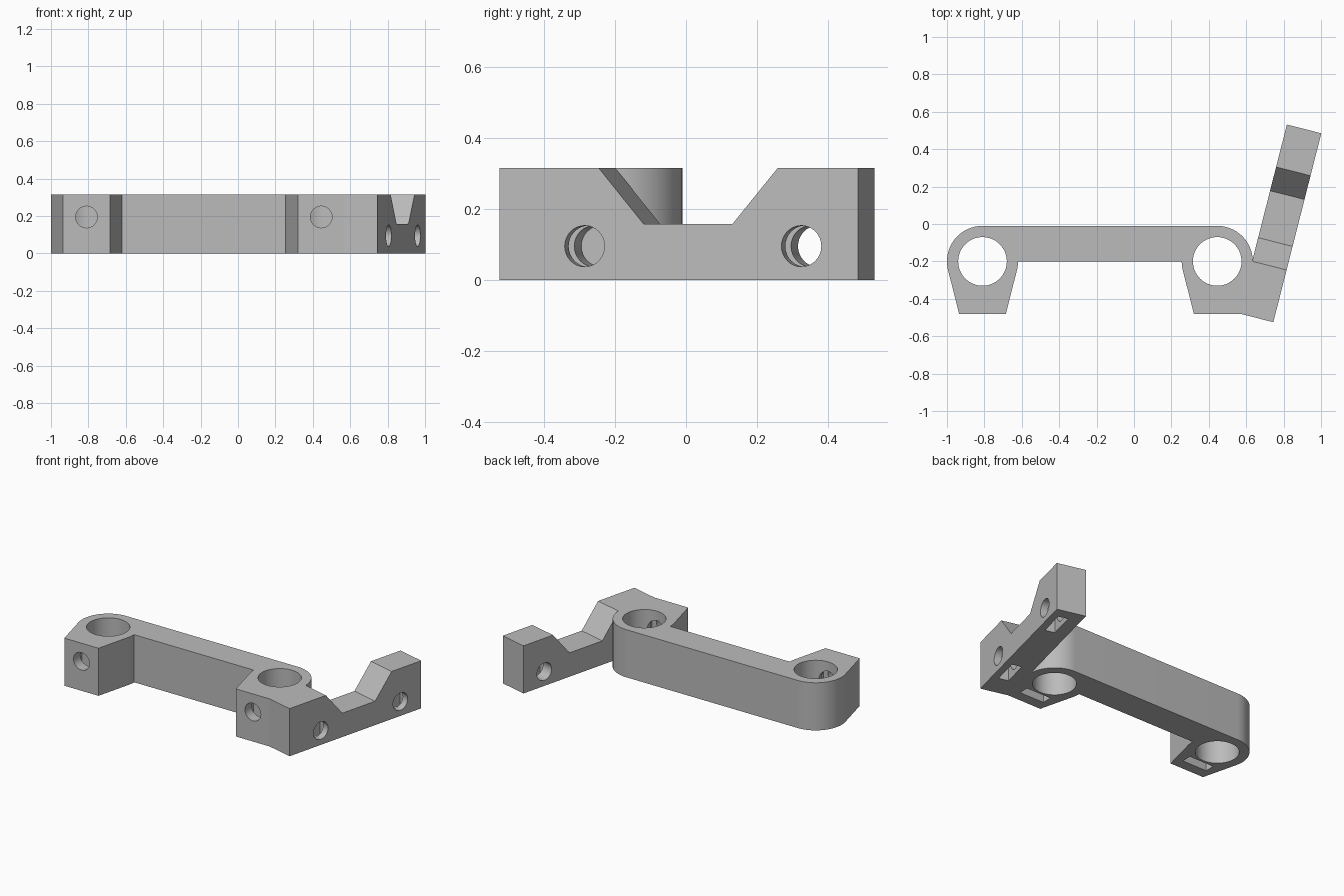
import bpy, bmesh, math
from mathutils import Matrix, Vector

cube = bpy.data.objects.get("Cube")
if cube:
    bpy.data.objects.remove(cube, do_unlink=True)

HEIGHT = 0.315
ROD_Y = -0.2
RODS = (-0.81, 0.445)
OUTER, BORE = 0.19, 0.13
FRONT = -0.48
TAPER = 14

grey = bpy.data.materials.new("grey plastic")
grey.use_nodes = True
colour = (0.5, 0.5, 0.5, 1)
grey.diffuse_color = colour
grey.node_tree.nodes["Principled BSDF"].inputs["Base Color"].default_value = colour


def arc(cx, cy, r, a0, a1, n):
    return [(cx + r * math.cos(math.radians(a0 + (a1 - a0) * i / n)),
             cy + r * math.sin(math.radians(a0 + (a1 - a0) * i / n))) for i in range(n + 1)]


def prism(name, points, low, high, frame=Matrix()):
    """Extrude a flat outline along local z, then place it with a matrix."""
    bm = bmesh.new()
    base = bm.faces.new([bm.verts.new((x, y, low)) for x, y in points])
    top = bmesh.ops.extrude_face_region(bm, geom=[base])["geom"]
    bmesh.ops.translate(bm, vec=Vector((0, 0, high - low)),
                        verts=[v for v in top if isinstance(v, bmesh.types.BMVert)])
    bmesh.ops.recalc_face_normals(bm, faces=bm.faces)
    bm.transform(frame)
    mesh = bpy.data.meshes.new(name)
    bm.to_mesh(mesh)
    bm.free()
    mesh.materials.append(grey)
    obj = bpy.data.objects.new(name, mesh)
    bpy.context.collection.objects.link(obj)
    return obj


def combine(target, other, operation):
    """Apply a boolean and discard the helper."""
    bpy.context.view_layer.objects.active = target
    mod = target.modifiers.new(operation, "BOOLEAN")
    mod.operation, mod.object, mod.solver = operation, other, "EXACT"
    bpy.ops.object.modifier_apply(modifier=mod.name)
    bpy.data.objects.remove(other, do_unlink=True)


# Bar with a tapered rod clamp at each end
left, right = RODS
outline = arc(left, ROD_Y, OUTER, 90, 180 + TAPER, 28)
outline += [(left - 0.125, FRONT), (left + 0.125, FRONT)]
outline += arc(left, ROD_Y, OUTER, -TAPER, 0, 4)
outline += arc(right, ROD_Y, OUTER, 180, 180 + TAPER, 4)
outline += [(right - 0.125, FRONT), (right + 0.125, FRONT)]
outline += arc(right, ROD_Y, OUTER, -TAPER, 90, 28)
bracket = prism("clamp_bracket", outline, 0, HEIGHT)

# Slanted arm with a trapezoid notch in its top
arm_frame = Matrix.Translation((0.745, -0.525, 0)) @ Matrix.Rotation(math.radians(75.75), 4, "Z")
ARM_LENGTH, ARM_WIDTH, NOTCH = 1.042, 0.19, 0.158
side = [(0, 0), (ARM_LENGTH, 0), (ARM_LENGTH, HEIGHT), (0.808, HEIGHT),
        (0.677, NOTCH), (0.418, NOTCH), (0.288, HEIGHT), (0, HEIGHT)]
arm = prism("arm", side, -ARM_WIDTH, 0, arm_frame @ Matrix.Rotation(math.pi / 2, 4, "X"))
combine(bracket, arm, "UNION")

# Vertical rod bores
for x in RODS:
    bore = prism("bore_cutter", arc(x, ROD_Y, BORE, 0, 354.375, 63), -0.1, HEIGHT + 0.1)
    combine(bracket, bore, "DIFFERENCE")


def screw_hole(frame, z, depth, slot_start):
    """Cut a round hole along local y and a nut slot open at the bottom."""
    turn = Matrix.Rotation(math.pi / 2, 4, "X")
    hole = prism("hole_cutter", arc(0, z, 0.058, 0, 348.75, 31), -depth, 0.05, frame @ turn)
    combine(bracket, hole, "DIFFERENCE")
    end = slot_start + 0.065
    rect = [(-0.09, slot_start), (0.09, slot_start), (0.09, end), (-0.09, end)]
    combine(bracket, prism("slot_cutter", rect, -0.05, z + 0.085, frame), "DIFFERENCE")


# Clamp screws from the front, then mounting screws through the arm
for x in RODS:
    screw_hole(Matrix.Translation((x, FRONT, 0)), 0.195, 0.25, 0.07)
for along, depth in ((0.247, ARM_WIDTH), (0.877, ARM_WIDTH + 0.1)):
    screw_hole(arm_frame @ Matrix.Translation((along, 0, 0)), 0.095, depth, 0.045)

# Smooth the round walls and keep the hard edges
bpy.ops.object.select_all(action="DESELECT")
bracket.select_set(True)
bpy.context.view_layer.objects.active = bracket
bpy.ops.object.shade_smooth_by_angle(angle=math.radians(12))
